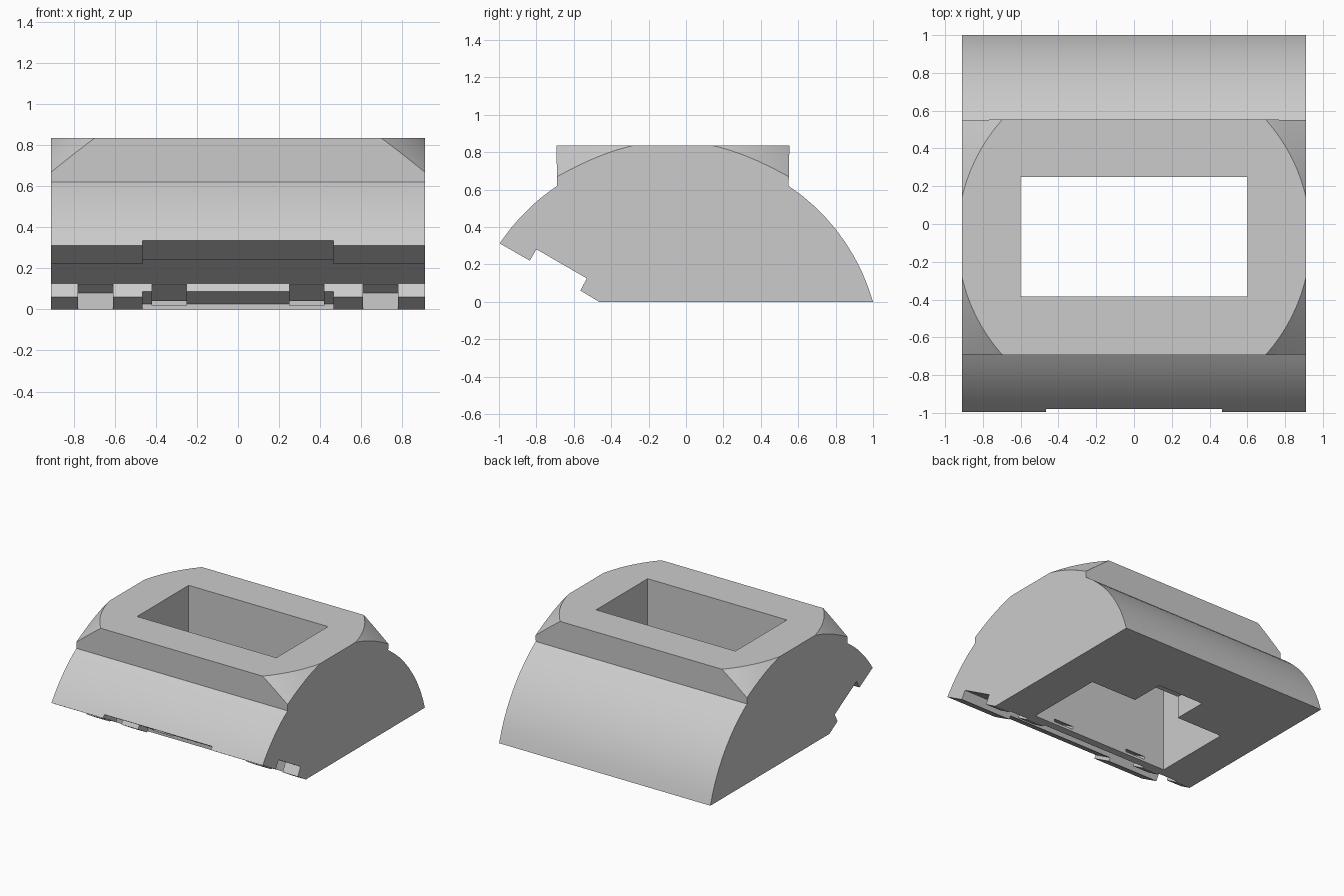
import bpy, bmesh, math

cube = bpy.data.objects.get("Cube")
if cube:
    bpy.data.objects.remove(cube, do_unlink=True)

HALF_WIDTH = 0.91
AXIS_Y = -0.07      # centre line of the curved shell
ARC_Z, ARC_R = -0.304, 1.112
TOP = 0.835

grey = bpy.data.materials.new("plain_grey")
grey.use_nodes = True
grey.diffuse_color = (0.6, 0.6, 0.6, 1)
grey.node_tree.nodes["Principled BSDF"].inputs["Base Color"].default_value = (0.6, 0.6, 0.6, 1)


def make_object(name, bm):
    bmesh.ops.recalc_face_normals(bm, faces=bm.faces[:])
    mesh = bpy.data.meshes.new(name)
    bm.to_mesh(mesh)
    bm.free()
    obj = bpy.data.objects.new(name, mesh)
    bpy.context.collection.objects.link(obj)
    mesh.materials.append(grey)
    return obj


def prism(name, outline, x0, x1):
    """Extrude a closed (y, z) outline from x0 to x1."""
    bm = bmesh.new()
    face = bm.faces.new([bm.verts.new((x0, y, z)) for y, z in outline])
    moved = bmesh.ops.extrude_face_region(bm, geom=[face])["geom"]
    verts = [v for v in moved if isinstance(v, bmesh.types.BMVert)]
    bmesh.ops.translate(bm, verts=verts, vec=(x1 - x0, 0, 0))
    return make_object(name, bm)


def combine(target, cutter, operation):
    cutter.hide_render = True
    mod = target.modifiers.new("cut", 'BOOLEAN')
    mod.operation, mod.solver, mod.object = operation, 'EXACT', cutter
    bpy.context.view_layer.objects.active = target
    bpy.ops.object.modifier_apply(modifier=mod.name)
    bpy.data.objects.remove(cutter, do_unlink=True)


def arc(z0, z1, side, steps=9):
    """Points of the curved shell between two heights."""
    a0, a1 = (math.asin((z - ARC_Z) / ARC_R) for z in (z0, z1))
    angles = [a0 + (a1 - a0) * i / steps for i in range(steps + 1)]
    return [(AXIS_Y + side * ARC_R * math.cos(a), ARC_Z + ARC_R * math.sin(a)) for a in angles]


# Housing: curved front and back, raised top block, slanted underside with a slot
outline = arc(0, 0.62, 1)
outline += [(0.553, TOP), (-0.693, TOP)]
outline += arc(0.62, 0.312, -1)
outline += [(-0.835, 0.22), (-0.8, 0.281), (-0.53, 0.125), (-0.565, 0.06), (-0.465, 0)]
housing = prism("housing", outline, -HALF_WIDTH, HALF_WIDTH)

# Conical trimming of the four top corners
bm = bmesh.new()
bmesh.ops.create_cone(bm, cap_ends=True, segments=96, radius1=1.87, radius2=0.935, depth=0.935)
bmesh.ops.translate(bm, verts=bm.verts[:], vec=(0, AXIS_Y, TOP - 0.4675))
combine(housing, make_object("corner_cone", bm), 'INTERSECT')


def box_outline(y0, y1, z0, z1):
    return [(y0, z0), (y1, z0), (y1, z1), (y0, z1)]


# Rectangular well through the body and the shallow recess behind it
combine(housing, prism("well_cutter", box_outline(-0.385, 0.25, -0.2, 1.2), -0.6, 0.6), 'DIFFERENCE')
combine(housing, prism("recess_cutter", box_outline(0, 0.52, -0.2, 0.175), -0.2, 0.2), 'DIFFERENCE')

# Wide shallow recess in the slanted underside
wide = [(-1.1, 0.404), (-0.445, 0.026), (-0.445, -0.1), (-1.1, -0.1)]
combine(housing, prism("wide_cutter", wide, -0.465, 0.465), 'DIFFERENCE')

# Paired notches: outer ones in the lower edge, inner ones opening into the well
outer = [(-0.6, 0.165), (-0.45, 0.079), (-0.45, -0.1), (-0.6, -0.1)]
inner = [(-0.6, 0.165), (-0.36, 0.027), (-0.36, 0.02), (-0.6, 0.02)]
for side in (-1, 1):
    for shape, a, b in ((outer, 0.61, 0.78), (inner, 0.25, 0.42)):
        x0, x1 = sorted((side * a, side * b))
        combine(housing, prism("notch_cutter", shape, x0, x1), 'DIFFERENCE')

# Smooth curves with crisp edges
bpy.ops.object.select_all(action='DESELECT')
housing.select_set(True)
bpy.context.view_layer.objects.active = housing
bpy.ops.object.shade_smooth_by_angle(angle=math.radians(18))
